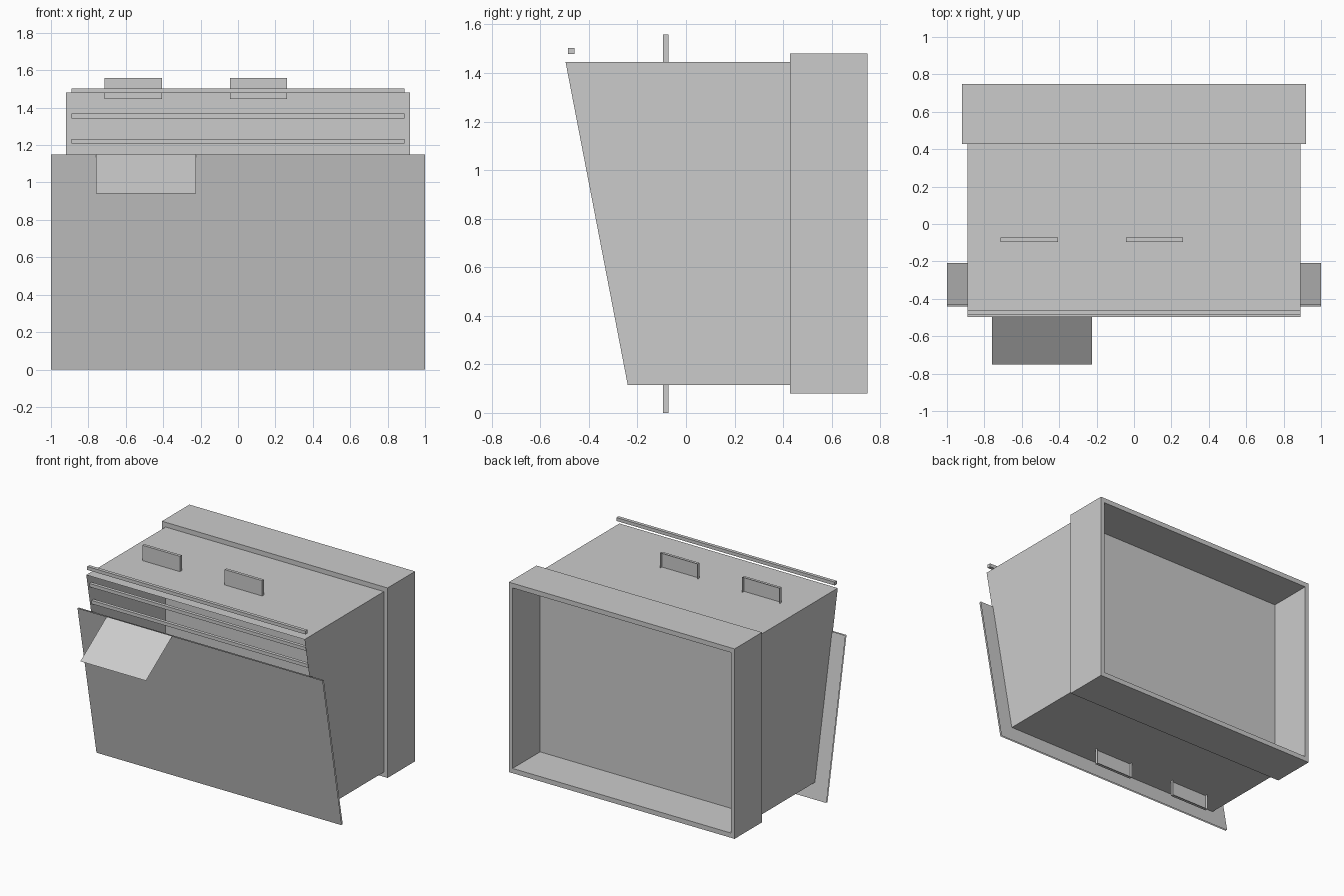
import bpy, bmesh
from mathutils import Vector

if "Cube" in bpy.data.objects:
    bpy.data.objects.remove(bpy.data.objects["Cube"])


def make(name, faces):
    """Object from a few faces given by their corner points."""
    bm = bmesh.new()
    for pts in faces:
        bm.faces.new([bm.verts.new(p) for p in pts])
    bmesh.ops.remove_doubles(bm, verts=bm.verts, dist=1e-5)
    me = bpy.data.meshes.new(name)
    bm.to_mesh(me)
    bm.free()
    ob = bpy.data.objects.new(name, me)
    bpy.context.collection.objects.link(ob)
    return ob


def box(name, x0, x1, y0, y1, z0, z1, open_back=False):
    bm = bmesh.new()
    bmesh.ops.create_cube(bm, size=1)
    for v in bm.verts:
        v.co = Vector((x1 if v.co.x > 0 else x0,
                       y1 if v.co.y > 0 else y0,
                       z1 if v.co.z > 0 else z0))
    if open_back:
        bm.normal_update()
        back = [f for f in bm.faces if f.normal.y > 0.9]
        bmesh.ops.delete(bm, geom=back, context='FACES')
    me = bpy.data.meshes.new(name)
    bm.to_mesh(me)
    bm.free()
    ob = bpy.data.objects.new(name, me)
    bpy.context.collection.objects.link(ob)
    return ob


def loop(hx, y, z0, z1):
    """Rectangle of four corners in the xz plane."""
    return [(-hx, y, z0), (hx, y, z0), (hx, y, z1), (-hx, y, z1)]


def bridge(a, b):
    return [[a[i], a[(i + 1) % 4], b[(i + 1) % 4], b[i]] for i in range(4)]


Z0, Z1, W = 0.115, 1.445, 0.89
YB = 0.428
SLOPE = 0.256 / (Z1 - Z0)


def front_y(z):
    return -0.24 - SLOPE * (z - Z0)


# Main housing: thin walls, slanted open front, closed back
front = [(-W, front_y(Z0), Z0), (W, front_y(Z0), Z0),
         (W, front_y(Z1), Z1), (-W, front_y(Z1), Z1)]
rear = loop(W, YB, Z0, Z1)
make("housing", bridge(front, rear) + [rear[::-1]])

# Rear frame: hollow rectangular collar open to the back
o0, o1 = loop(0.92, YB, 0.08, 1.48), loop(0.92, 0.748, 0.08, 1.48)
i0, i1 = loop(W, YB, Z0, Z1), loop(W, 0.748, Z0, Z1)
make("rear_frame", bridge(o0, o1) + bridge(o1, i1) + bridge(i1, i0) + bridge(i0, o0))

# Slanted front panel: two thin sheets
for name, off in (("front_panel", -0.002), ("front_panel_backing", 0.01)):
    yb, yt = front_y(0) + off, front_y(1.15) + off
    quad = [(-1, yb, 0), (1, yb, 0), (1, yt, 1.15), (-1, yt, 1.15)]
    make(name, [quad if off < 0 else quad[::-1]])

# Sloping flap hung on the panel's top edge
make("flap", [[(-0.76, -0.75, 0.94), (-0.225, -0.75, 0.94),
               (-0.225, -0.443, 1.152), (-0.76, -0.443, 1.152)]])

# Horizontal slats stepping down the front opening
for i in range(3):
    z, y = 1.478 - 0.135 * i, -0.485 + 0.135 * SLOPE * i
    box(f"slat_{i + 1}", -W, W, y, y + 0.025, z, z + 0.025)

# Tabs and square cover plates, above and below
for side, xc in (("left", -0.56), ("right", 0.11)):
    for level, za, zb, zp in (("top", Z1, 1.558, Z1 + 0.001), ("bottom", 0, Z0, Z0 - 0.001)):
        box(f"{level}_tab_{side}", xc - 0.153, xc + 0.153, -0.095, -0.073, za, zb, True)
        q = [(xc - 0.133, -0.04, zp), (xc + 0.133, -0.04, zp),
             (xc + 0.133, 0.226, zp), (xc - 0.133, 0.226, zp)]
        make(f"{level}_plate_{side}", [q if level == "top" else q[::-1]])

# Square plates on the sides
for side, s in (("left", -1), ("right", 1)):
    x = s * (W + 0.001)
    q = [(x, -0.04, 0.66), (x, 0.226, 0.66), (x, 0.226, 0.902), (x, -0.04, 0.902)]
    make(f"side_plate_{side}", [q if s > 0 else q[::-1]])
